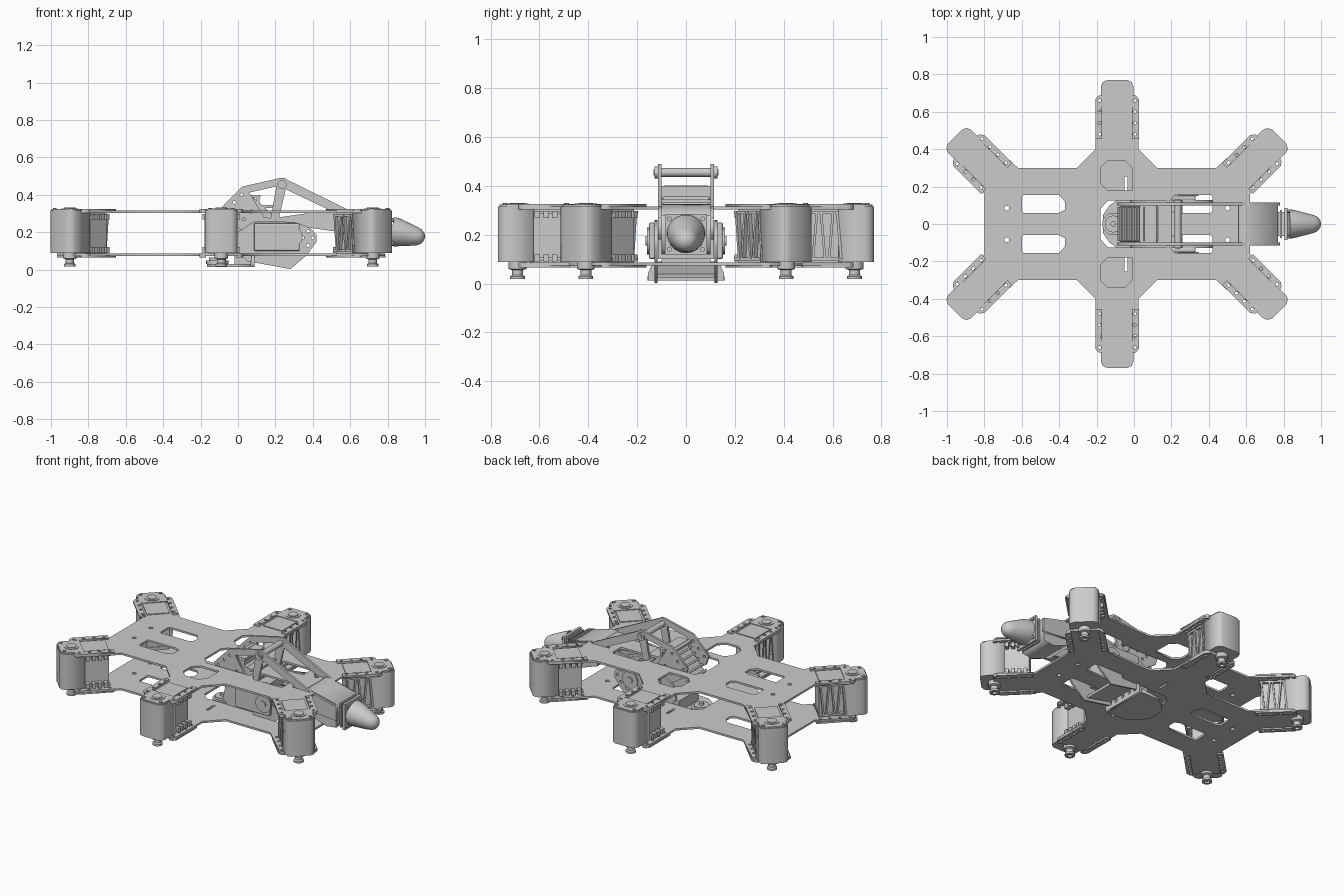
import bpy, bmesh
from math import radians, pi, sin, cos, atan2
from mathutils import Matrix, Vector

if "Cube" in bpy.data.objects:
    bpy.data.objects.remove(bpy.data.objects["Cube"])

CX = -0.09                      # the chassis is mirrored about this x
T = Matrix.Translation
XZ = Matrix.Rotation(pi / 2, 4, 'X')


def add(name, bm, smooth=False):
    bmesh.ops.recalc_face_normals(bm, faces=bm.faces)
    me = bpy.data.meshes.new(name)
    bm.to_mesh(me)
    bm.free()
    ob = bpy.data.objects.new(name, me)
    bpy.context.collection.objects.link(ob)
    if smooth:
        bpy.ops.object.select_all(action='DESELECT')
        ob.select_set(True)
        bpy.context.view_layer.objects.active = ob
        bpy.ops.object.shade_smooth_by_angle(angle=radians(35))
    return ob


def boxes(name, items, M=Matrix(), bevel=0):
    """items: (lo, hi) or (lo, hi, tilt matrix about the box centre)"""
    bm = bmesh.new()
    for it in items:
        lo, hi = Vector(it[0]), Vector(it[1])
        R = it[2] if len(it) > 2 else Matrix()
        bmesh.ops.create_cube(bm, size=1, matrix=M @ T((lo + hi) / 2) @ R @ Matrix.Diagonal((*(hi - lo), 1)))
    if bevel:
        bmesh.ops.bevel(bm, geom=bm.edges[:], offset=bevel, segments=2, affect='EDGES', profile=0.5)
    return add(name, bm)


def lathe(name, prof, M=Matrix(), n=24):
    """prof: (radius, height) turned about local z"""
    bm = bmesh.new()
    rings = [[bm.verts.new(M @ Vector((r * cos(2 * pi * i / n), r * sin(2 * pi * i / n), h)))
              for i in range(n)] for r, h in prof]
    for a, b in zip(rings, rings[1:]):
        for i in range(n):
            bm.faces.new((a[i], a[(i + 1) % n], b[(i + 1) % n], b[i]))
    bm.faces.new(rings[0])
    bm.faces.new(rings[-1])
    return add(name, bm, True)


def disc(x, y, r, n=12):
    return [(x + r * cos(2 * pi * i / n), y + r * sin(2 * pi * i / n)) for i in range(n)]


def plate(name, loops, thick, M=Matrix()):
    """flat plate centred on local z = 0; loops after the first are holes"""
    cu = bpy.data.curves.new(name, 'CURVE')
    cu.dimensions, cu.fill_mode, cu.extrude = '2D', 'BOTH', thick / 2
    for lp in loops:
        sp = cu.splines.new('POLY')
        sp.points.add(len(lp) - 1)
        for p, c in zip(sp.points, lp):
            p.co = (c[0], c[1], 0, 1)
        sp.use_cyclic_u = True
    tmp = bpy.data.objects.new(name + "_curve", cu)
    bpy.context.collection.objects.link(tmp)
    me = bpy.data.meshes.new_from_object(tmp.evaluated_get(bpy.context.evaluated_depsgraph_get()))
    bpy.data.objects.remove(tmp)
    bm = bmesh.new()
    bm.from_mesh(me)
    bpy.data.meshes.remove(me)
    bmesh.ops.remove_doubles(bm, verts=bm.verts, dist=1e-5)
    bm.transform(M)
    return add(name, bm)


# Six leg stations: local +y points outward, origin on the leg axis
stations = {}
for nm, u, v in (("front_right", .81, -.41), ("rear_right", .81, .41), ("front_left", -.81, -.41),
                 ("rear_left", -.81, .41), ("front_middle", 0, -.69), ("rear_middle", 0, .69)):
    ang = (pi if v < 0 else 0) if u == 0 else atan2(v / abs(v), u / abs(u)) - pi / 2
    stations[nm] = T((CX + u, v, 0)) @ Matrix.Rotation(ang, 4, 'Z')

# Chassis plates
quarter = [(.1, .685), (.115, .665), (.115, .4), (.215, .3), (.53, .3), (.703, .46), (.725, .477),
           (.75, .472), (.872, .35), (.877, .325), (.86, .304), (.71, .16)]
right = quarter + [(u, -v) for u, v in reversed(quarter)]
outline = [(CX + u, v) for u, v in right + [(-u, v) for u, v in reversed(right)]]
bolts = [(s * .093, -.03 - .06 * i) for s in (-1, 1) for i in range(4)]
holes = [[(M @ Vector((a, b, 0))).to_2d()[:] for a, b in disc(x, y, .009, 8)]
         for M in stations.values() for x, y in bolts]
window = [(.28, .075), (.31, .06), (.5, .06), (.51, .07), (.51, .145), (.5, .155), (.31, .155), (.28, .12)]
for sx in (-1, 1):
    for sy in (-1, 1):
        holes.append([(CX + sx * u, sy * v) for u, v in window])
        holes.append(disc(CX + sx * .59, sy * .085, .013))
well = [(-.18, -.08), (-.14, -.125), (.17, -.125), (.17, .125), (-.14, .125), (-.18, .08)]
octagon = [(-.18, .22), (-.14, .18), (-.01, .18), (-.01, .3), (-.05, .34), (-.14, .34), (-.18, .3)]
slot = [(-.05, .18), (-.035, .18), (-.035, .255), (-.05, .255)]
flip = lambda lp: [(x, -y) for x, y in lp]
plate("top_plate", [outline, well, octagon, flip(octagon)] + holes, .012, T((0, 0, .309)))
plate("bottom_plate", [outline, well, slot, flip(slot)] + holes, .012, T((0, 0, .08)))

# Leg servos with end cap, ribs, bracket tabs, horn and foot
cap = [(-.087, -.065), (.087, -.065), (.087, .045), (.078, .068), (.055, .08), (-.055, .08), (-.078, .068), (-.087, .045)]
for nm, M in stations.items():
    boxes(nm + "_servo", [((-.068, -.21, .085), (.068, -.05, .32))], M)
    plate(nm + "_servo_cap", [cap], .228, M @ T((0, 0, .202)))
    plate(nm + "_cap_lid", [[(x * .93, y * .93) for x, y in cap]], .012, M @ T((0, 0, .318)))
    ribs = [((.06, -.2 + .033 * i, .1), (.088, -.19 + .033 * i, .295),
             Matrix.Rotation(radians(5 * (-1) ** i), 4, 'X')) for i in range(5)]
    boxes(nm + "_ribs", ribs, M)
    tabs = [((-.1, -.2 + .036 * i, z), (-.06, -.178 + .036 * i, z + .03)) for i in range(4) for z in (.09, .268)]
    tabs += [((-.086, -.215, z), (.086, -.06, z + .012)) for z in (.095, .285)]
    boxes(nm + "_bracket_tabs", tabs, M)
    for s in (-1, 1):
        strip = [(s * .08, -.235), (s * .117, -.235), (s * .117, -.025), (s * .1, -.003), (s * .08, -.003)]
        hs = [disc(x, y, .009, 8) for x, y in bolts if x * s > 0]
        for z in (.32, .07):
            plate(nm + "_bracket_strip", [strip] + hs, .01, M @ T((0, 0, z)))
    lathe(nm + "_horn", [(.045, .32), (.045, .327), (.03, .327), (.03, .331)], M)
    lathe(nm + "_foot", [(.036, .09), (.036, .06), (.022, .055), (.022, .035), (.03, .03), (.03, .018), (.014, .018), (.014, .03)], M)
    for sx in (-1, 1):
        lathe(nm + "_screw", [(.01, .32), (.01, .33)], M @ T((sx * .06, .052, 0)), 10)

# Lifting arm: side frames with windows
frame = [(-.09, .33), (-.07, .27), (.08, .17), (.14, .2), (.2, .25), (.55, .2), (.78, .18), (.78, .27), (.6, .315),
         (.27, .477), (.25, .49), (.22, .489), (.02, .443)]
win = [[(.06, .412), (.205, .445), (.175, .275), (.14, .28)], [(.255, .43), (.49, .318), (.22, .28)]]
dots = [disc(x, z, .009, 8) for x, z in ((-.06, .32), (-.02, .36), (.02, .4), (.03, .27), (.07, .31), (.0, .3))]
low = [(-.02, .12), (.05, .045), (.28, .003), (.37, .08), (.42, .15), (.42, .185), (.385, .225), (.3, .255), (.09, .26), (.0, .2)]
low_dots = [disc(x, z, .009, 8) for x, z in ((.375, .205), (.4, .17), (.375, .13), (.345, .17))]
for side, s in (("front", -1), ("rear", 1)):
    plate(side + "_arm_frame", [frame] + win + dots, .014, T((0, s * .107, 0)) @ XZ)
    plate(side + "_lower_bracket", [low] + low_dots, .012, T((0, s * .122, 0)) @ XZ)
    y0, y1 = sorted((s * .126, s * .152))
    boxes(side + "_lift_servo", [((.085, y0, .1), (.33, y1, .25))], bevel=.008)
    O = T((.29, s * .15, .175)) @ Matrix.Rotation(-s * pi / 2, 4, 'X')
    lathe(side + "_lift_horn", [(.055, 0), (.055, .009), (.02, .009), (.02, .015)], O)
    lathe(side + "_bar_end", [(.024, .1), (.024, .128), (.012, .128), (.012, .134)],
          T((.235, 0, .455)) @ Matrix.Rotation(-s * pi / 2, 4, 'X'))
lathe("cross_bar", [(.018, -.11), (.018, .11)], T((.235, 0, .455)) @ XZ)
boxes("lift_core", [((.06, -.115, .1), (.24, .115, .24))])

# Tilted servo between the frames
S = T((.06, 0, .245)) @ Matrix.Rotation(radians(42), 4, 'Y')
boxes("tilt_servo", [((-.09, -.097, -.11), (.08, .097, .12))], S, .008)
boxes("tilt_servo_ribs", [((-.11, -.09, -.1 + .04 * i), (-.085, .09, -.088 + .04 * i)) for i in range(6)], S)
boxes("tilt_servo_top", [((.1, -.1, .33), (.2, .1, .345)), ((.03, -.1, .385), (.12, .1, .4)),
                         ((.1, -.1, .335), (.115, .1, .395))])

# Turning base under the arm
base = [(-.13, -.1), (-.06, -.15), (.07, -.158), (.07, .158), (-.06, .15), (-.13, .1), (-.165, .05), (-.165, -.05)]
plate("turn_base", [base], .018, T((0, 0, .022)))
lathe("turn_horn", [(.06, .03), (.06, .05), (.045, .05), (.045, .065), (.015, .065), (.015, .08)], T((-.11, 0, 0)))
lip = [(-.155, 0), (.155, 0), (.155, .03), (.14, .065), (-.14, .065), (-.155, .03)]
plate("base_lip", [lip] + [disc(y, .034, .012) for y in (-.11, -.06, 0, .06, .11)], .014,
      T((.08, 0, .013)) @ Matrix.Rotation(pi / 2, 4, 'Z') @ XZ)
boxes("base_blocks", [((-.02, -.1, .03), (.07, .1, .1)), ((.02, -.12, .05), (.26, .12, .065), Matrix.Rotation(radians(12), 4, 'Y'))])

# Nose: hood, collar rings and rounded cone
hood = [(.56, .325), (.6, .32), (.77, .28), (.77, .13), (.7, .12), (.56, .17)]
plate("nose_hood", [hood], .2, XZ)
boxes("nose_collar", [((.76, -.065, .135), (.82, .065, .265)), ((.78, -.075, .125), (.79, .075, .28)),
                      ((.805, -.085, .12), (.822, .085, .285))])
N = T((.82, 0, .205)) @ Matrix.Rotation(pi / 2 + atan2(.035, .17), 4, 'Y')
lathe("nose_cone", [(.078, 0), (.076, .03), (.062, .09), (.05, .135), (.043, .155), (.032, .17), (.018, .179), (.004, .182)], N, 32)
for sy in (-1, 1):
    for z in (.14, .265):
        lathe("nose_bolt", [(.01, .82), (.01, .834)], T((0, sy * .068, z)) @ Matrix.Rotation(pi / 2, 4, 'Y'), 8)
